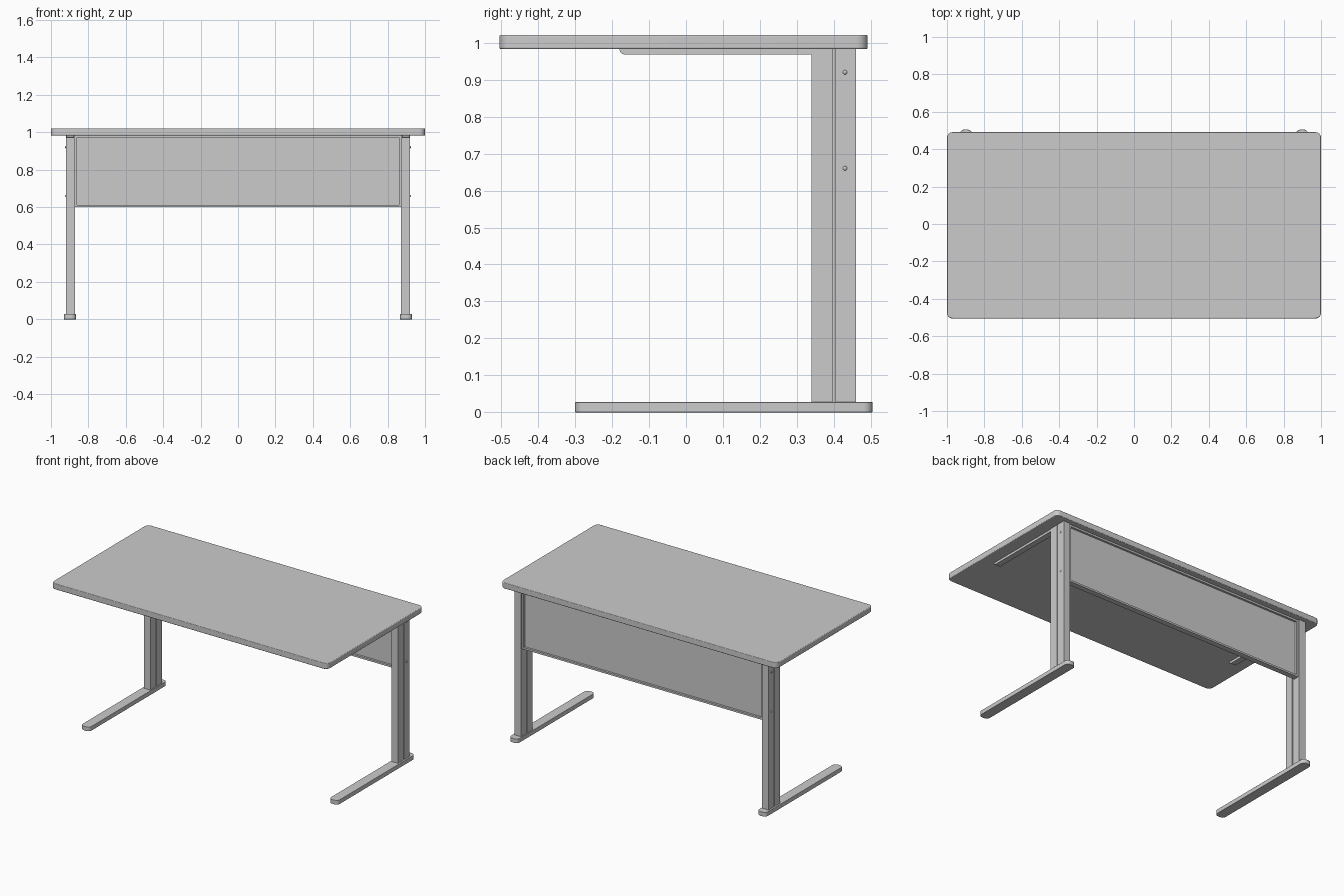
import bpy, bmesh
from math import cos, sin, pi
from mathutils import Matrix

if "Cube" in bpy.data.objects:
    bpy.data.objects.remove(bpy.data.objects["Cube"])


def finish(name, bm, bevel=0.0):
    bmesh.ops.recalc_face_normals(bm, faces=bm.faces)
    me = bpy.data.meshes.new(name)
    bm.to_mesh(me)
    bm.free()
    ob = bpy.data.objects.new(name, me)
    bpy.context.collection.objects.link(ob)
    bpy.ops.object.select_all(action='DESELECT')
    ob.select_set(True)
    bpy.context.view_layer.objects.active = ob
    bpy.ops.object.shade_smooth_by_angle(angle=0.6)
    if bevel:
        mod = ob.modifiers.new("soft_edges", 'BEVEL')
        mod.width, mod.segments, mod.angle_limit = bevel, 3, 0.9
    return ob


def prism(name, pts, axis, lo, hi, bevel=0.0):
    """Extrude a 2D outline: axis 'z' takes (x, y), axis 'x' takes (y, z)."""
    bm = bmesh.new()
    place = (lambda a, b: (a, b, lo)) if axis == 'z' else (lambda a, b: (lo, a, b))
    face = bm.faces.new([bm.verts.new(place(a, b)) for a, b in pts])
    out = bmesh.ops.extrude_face_region(bm, geom=[face])
    vec = (0, 0, hi - lo) if axis == 'z' else (hi - lo, 0, 0)
    bmesh.ops.translate(bm, vec=vec, verts=[v for v in out['geom'] if isinstance(v, bmesh.types.BMVert)])
    return finish(name, bm, bevel)


def rounded(x0, x1, y0, y1, r, n=6):
    corners = [(x1 - r, y1 - r), (x0 + r, y1 - r), (x0 + r, y0 + r), (x1 - r, y0 + r)]
    return [(cx + r * cos((q + i / n) * pi / 2), cy + r * sin((q + i / n) * pi / 2))
            for q, (cx, cy) in enumerate(corners) for i in range(n + 1)]


# Tabletop
prism("tabletop", rounded(-1, 1, -0.505, 0.491, 0.03), 'z', 0.983, 1.021, 0.004)

for s, side in ((1, "right"), (-1, "left")):
    # Foot
    xs = sorted((s * 0.866, s * 0.931))
    prism(side + "_foot", rounded(*xs, -0.3, 0.505, 0.025), 'z', 0, 0.028, 0.002)

    # Upright with a shallow groove down both broad sides
    xi, xo, g = 0.872, 0.92, 0.006
    leg = [(xi, 0.34), (xo, 0.34), (xo, 0.397), (xo - g, 0.397), (xo - g, 0.404), (xo, 0.404),
           (xo, 0.46), (xi, 0.46), (xi, 0.404), (xi + g, 0.404), (xi + g, 0.397), (xi, 0.397)]
    prism(side + "_leg", [(s * x, y) for x, y in leg], 'z', 0.028, 0.983)

    # Support arm under the top, with a rounded front end
    r = 0.015
    nose = [(-0.18 + r - r * cos(i * pi / 12), 0.968 + r - r * sin(i * pi / 12)) for i in range(7)]
    prism(side + "_support_arm", nose + [(0.34, 0.968), (0.34, 0.983)], 'x', s * 0.878, s * 0.916)

    # Screw heads on the outer face
    for k, z in enumerate((0.66, 0.92)):
        bm = bmesh.new()
        bmesh.ops.create_uvsphere(bm, u_segments=12, v_segments=6, radius=0.006,
                                  matrix=Matrix.Translation((s * 0.92, 0.43, z)) @ Matrix.Diagonal((0.7, 1, 1, 1)))
        finish(f"{side}_screw_{k + 1}", bm)

# Modesty panel with a recessed field on the front and back
bm = bmesh.new()
bmesh.ops.create_cube(bm, size=1, matrix=Matrix.Translation((0, 0.433, 0.7915))
                      @ Matrix.Diagonal((1.744, 0.036, 0.383, 1)))
for f in [f for f in bm.faces if abs(f.normal.y) > 0.9]:
    sign = 1 if f.normal.y > 0 else -1
    bmesh.ops.inset_individual(bm, faces=[f], thickness=0.017)
    out = bmesh.ops.extrude_discrete_faces(bm, faces=[f])['faces'][0]
    bmesh.ops.translate(bm, vec=(0, -sign * 0.014, 0), verts=out.verts)
finish("modesty_panel", bm)
